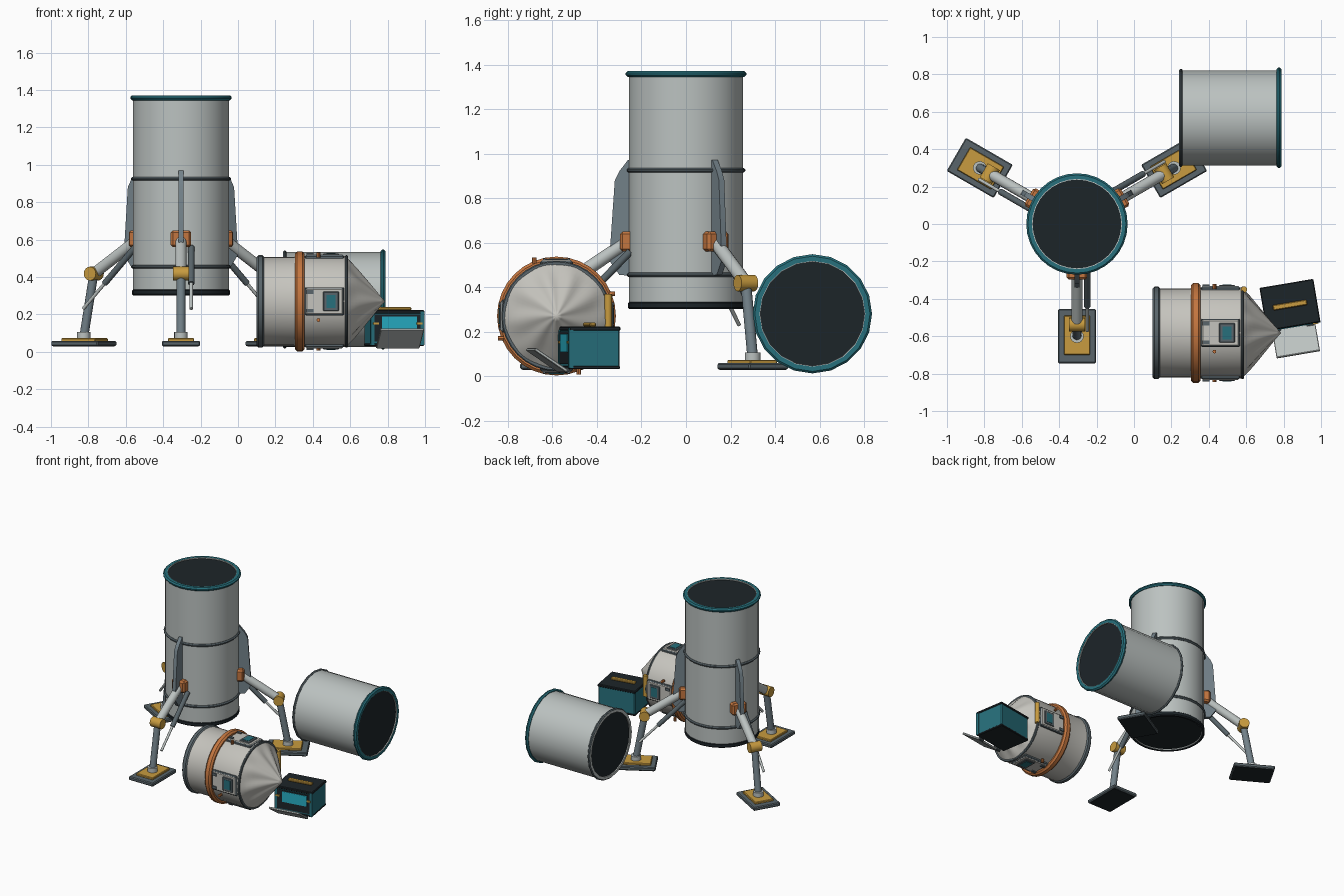
import bpy, bmesh
from math import pi, sin, cos, radians
from mathutils import Matrix, Vector

if "Cube" in bpy.data.objects:
    bpy.data.objects.remove(bpy.data.objects["Cube"])

T = Matrix.Translation
def rot(deg, axis):
    return Matrix.Rotation(radians(deg), 4, axis)

def material(name, r, g, b):
    m = bpy.data.materials.new(name)
    m.diffuse_color = (r, g, b, 1)
    m.use_nodes = True
    m.node_tree.nodes["Principled BSDF"].inputs["Base Color"].default_value = m.diffuse_color
    return m

STEEL = material("steel", .50, .54, .53)
PALE = material("pale_metal", .56, .55, .51)
SLATE = material("slate", .10, .13, .145)
FIN = material("fin_grey", .17, .22, .25)
DARK = material("dark", .012, .018, .022)
TEAL = material("teal", .02, .16, .20)
CYAN = material("cyan", .02, .42, .55)
ORANGE = material("orange", .55, .18, .05)
YELLOW = material("yellow", .58, .33, .05)

def finish(name, bm, mat, M):
    bmesh.ops.recalc_face_normals(bm, faces=bm.faces)
    me = bpy.data.meshes.new(name)
    bm.to_mesh(me)
    bm.free()
    me.transform(M)
    me.materials.append(mat)
    ob = bpy.data.objects.new(name, me)
    bpy.context.collection.objects.link(ob)
    return ob

def box(name, c, d, mat, M=Matrix(), bevel=0):
    bm = bmesh.new()
    bmesh.ops.create_cube(bm, size=1, matrix=T(c) @ Matrix.Diagonal((*d, 1)))
    if bevel:
        bmesh.ops.bevel(bm, geom=bm.edges[:], offset=bevel, segments=1, affect='EDGES')
    return finish(name, bm, mat, M)

def rod(name, a, b, r, mat, M=Matrix(), n=16):
    a, b = Vector(a), Vector(b)
    d = b - a
    bm = bmesh.new()
    bmesh.ops.create_cone(bm, cap_ends=True, segments=n, radius1=r, radius2=r, depth=d.length,
                          matrix=T((a + b) / 2) @ d.to_track_quat('Z', 'Y').to_matrix().to_4x4())
    return finish(name, bm, mat, M)

def lathe(name, prof, mat, M, n=28, closed=True):
    """Revolve (radius, height) points about z."""
    bm = bmesh.new()
    rings = [[bm.verts.new((r * cos(2*pi*i/n), r * sin(2*pi*i/n), h)) for i in range(n)] for r, h in prof]
    pairs = list(zip(rings, rings[1:])) + ([(rings[-1], rings[0])] if closed else [])
    for p, q in pairs:
        for i in range(n):
            j = (i + 1) % n
            bm.faces.new((p[i], p[j], q[j], q[i]))
    return finish(name, bm, mat, M)

def ring(name, r, h, w, t, mat, M, n=28):
    """Band with chamfered outer edge, outer radius r, centred at height h."""
    c = min(w, t) * .35
    lathe(name, [(r-t, h-w/2), (r-c, h-w/2), (r, h-w/2+c), (r, h+w/2-c), (r-c, h+w/2), (r-t, h+w/2)], mat, M, n)

def can(prefix, r, h0, h1, M, n):
    """Thin-walled tube with recessed dark ends and a teal rim."""
    lathe(prefix + "_shell", [(r, h0), (r, h1), (r-.02, h1), (r-.02, h0)], STEEL, M, n)
    for s, h in (("lower", h0 + .012), ("upper", h1 - .012)):
        rod(f"{prefix}_{s}_cover", (0, 0, h-.004), (0, 0, h+.004), r-.015, DARK, M, n)
    ring(prefix + "_teal_rim", r + .014, h1 - .012, .026, .03, TEAL, M, n)

# Main upright body
MAIN = T((-.305, 0, 0))
can("body", .257, .305, 1.37, MAIN, 32)
ring("body_bottom_ring", .261, .318, .034, .02, DARK, MAIN, 32)
for z in (.455, .925):
    ring("body_band", .267, z, .02, .02, SLATE, MAIN, 32)

# Three legs, local x points outward
for ang in (-90, 30, 150):
    M = MAIN @ rot(ang, 'Z')
    bm = bmesh.new()
    f = bm.faces.new([bm.verts.new((x, -.014, z)) for x, z in
                      ((.24, .45), (.30, .455), (.345, .52), (.338, .62), (.32, .88), (.30, .92), (.262, .97), (.24, .97))])
    ext = bmesh.ops.extrude_face_region(bm, geom=[f])
    bmesh.ops.translate(bm, vec=(0, .028, 0), verts=[v for v in ext['geom'] if isinstance(v, bmesh.types.BMVert)])
    finish("fin", bm, FIN, M)
    box("hip_block", (.267, 0, .605), (.06, .11, .09), ORANGE, M, .012)
    rod("upper_leg", (.26, 0, .605), (.535, 0, .42), .03, STEEL, M)
    rod("knee", (.538, -.043, .418), (.538, .043, .418), .037, YELLOW, M)
    rod("lower_leg", (.538, 0, .418), (.598, 0, .09), .024, FIN, M)
    rod("ankle", (.6, 0, .07), (.6, 0, .105), .036, STEEL, M)
    rod("damper_sleeve", (.25, .055, .56), (.44, .055, .365), .017, SLATE, M, 12)
    rod("damper_rod", (.44, .055, .365), (.572, .055, .23), .009, STEEL, M, 12)
    box("foot_pad", (.6, 0, .044), (.29, .205, .028), SLATE, M, .006)
    box("foot_sole", (.6, 0, .031), (.27, .19, .006), DARK, M)
    box("foot_plate", (.595, 0, .064), (.21, .14, .018), YELLOW, M, .004)

# Spare tube section lying behind
LYING = rot(90, 'Y')
TUBE = T((0, .568, .28)) @ LYING
can("spare_tube", .254, .24, .787, TUBE, 20)
ring("spare_tube_back_ring", .262, .25, .018, .02, SLATE, TUBE, 20)

# Nose capsule lying in front
CAP = T((0, -.582, .27)) @ LYING
lathe("capsule_shell", [(.2, .11), (.238, .12), (.238, .3), (.243, .32), (.243, .575), (.2, .58)], PALE, CAP, 32)
ring("capsule_base_ring", .247, .12, .042, .03, SLATE, CAP, 32)
rod("capsule_base_cover", (0, 0, .108), (0, 0, .118), .225, DARK, CAP, 32)
ring("capsule_orange_belt", .267, .33, .052, .035, ORANGE, CAP, 32)
ring("capsule_front_ring", .248, .58, .014, .02, SLATE, CAP, 32)

# Pleated cone with swirling folds
bm = bmesh.new()
n, rows, prev = 72, 10, None
for k in range(rows):
    t = k / rows
    cur = []
    for i in range(n):
        a = 2 * pi * i / n
        r = .24 * (1 - t) * (1 + .055 * min(1, 4 * t) * cos(9 * a + 1.6 * t + .5 * sin(2 * a)))
        cur.append(bm.verts.new((r * cos(a), r * sin(a), .58 + .205 * t)))
    if prev:
        for i in range(n):
            bm.faces.new((prev[i], prev[(i+1) % n], cur[(i+1) % n], cur[i]))
    prev = cur
tip = bm.verts.new((0, 0, .787))
for i in range(n):
    bm.faces.new((prev[i], prev[(i+1) % n], tip))
finish("capsule_pleated_cone", bm, PALE, CAP)

# Four hatches around the capsule
for a in range(0, 360, 90):
    M = CAP @ rot(a, 'Z')
    box("hatch_frame", (.235, 0, .462), (.024, .15, .21), SLATE, M, .006)
    box("hatch_panel", (.238, 0, .462), (.026, .138, .198), PALE, M, .005)
    box("hatch_window_frame", (.245, 0, .497), (.024, .105, .085), SLATE, M, .004)
    box("hatch_window", (.247, 0, .497), (.025, .07, .05), TEAL, M)
    for s in (-.05, .05):
        box("hatch_hinge", (.248, s, .385), (.022, .02, .035), SLATE, M)
    rod("capsule_bolt", (.235, .1, .43), (.262, .1, .43), .01, ORANGE, M, 8)
rod("capsule_handrail", (.588, -.35, .21), (.588, -.35, .37), .017, YELLOW, n=12)

# Equipment crate, turned slightly, with a drop-down lid
CRATE = T((.834, -.433, .127)) @ rot(9.5, 'Z')
box("crate_body", (0, 0, 0), (.285, .226, .18), TEAL, CRATE, .006)
box("crate_top", (0, 0, .086), (.292, .234, .02), DARK, CRATE, .005)
box("crate_base", (0, 0, -.088), (.288, .23, .016), DARK, CRATE, .004)
box("crate_handle", (0, 0, .104), (.185, .03, .018), YELLOW, CRATE, .005)
box("crate_opening", (0, -.105, 0), (.25, .022, .145), DARK, CRATE)
box("crate_screen", (.01, -.108, .022), (.19, .024, .08), CYAN, CRATE)
for s in (-1, 1):
    box("crate_corner", (s * .135, -.108, 0), (.02, .022, .18), TEAL, CRATE)
    box("crate_clasp", (s * .118, -.116, .025), (.03, .014, .012), YELLOW, CRATE)
    rod("crate_hinge", (s * .09 - .02, -.122, -.1), (s * .09 + .02, -.122, -.1), .01, SLATE, CRATE, 10)
LID = CRATE @ T((0, -.122, -.104)) @ rot(-34, 'X')
box("crate_lid", (0, -.088, 0), (.235, .176, .014), STEEL, LID, .003)

# Smooth the round parts, keep hard edges
bpy.ops.object.select_all(action='SELECT')
bpy.context.view_layer.objects.active = bpy.context.selected_objects[0]
bpy.ops.object.shade_smooth_by_angle(angle=radians(32))
